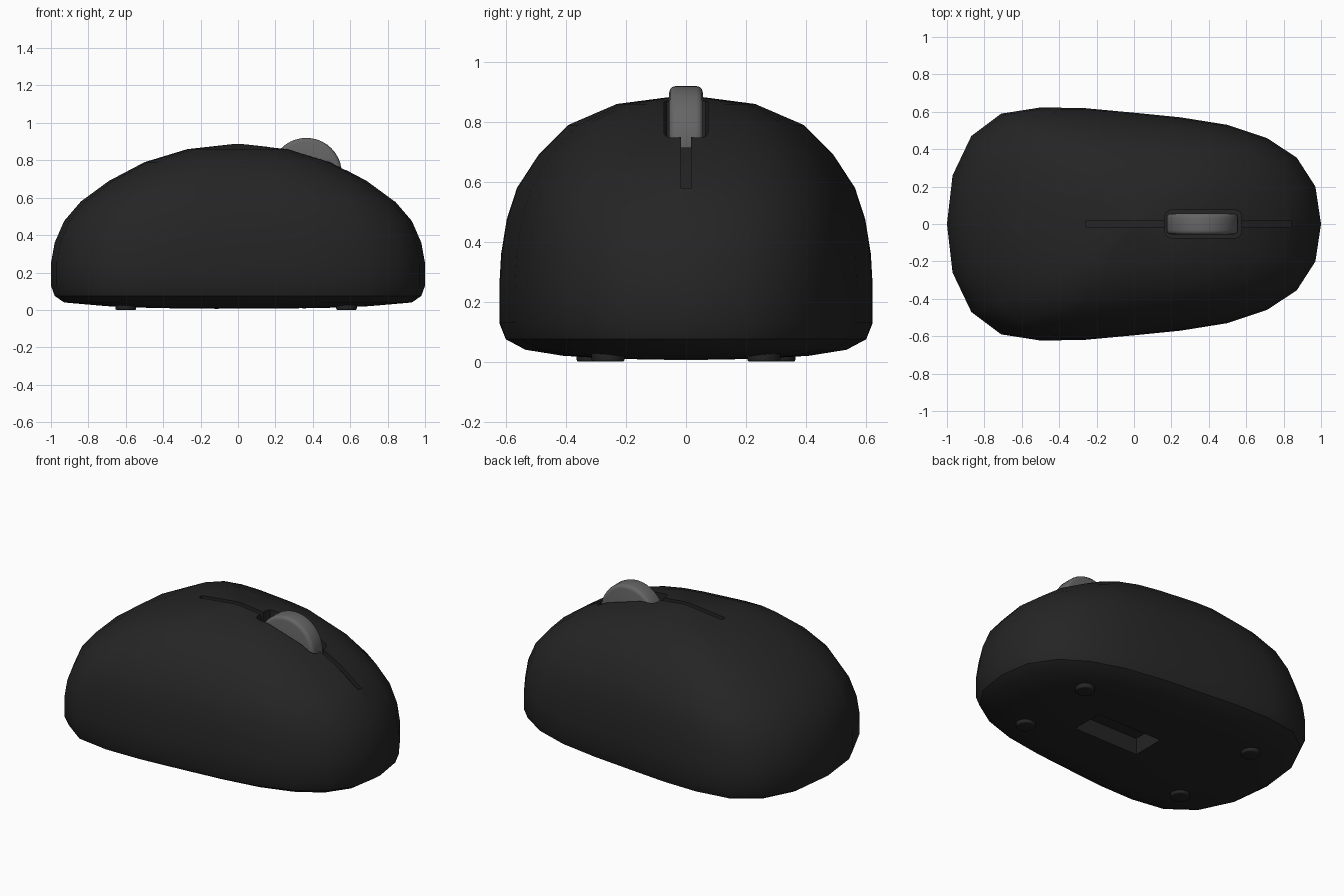
import bpy, bmesh, math
from mathutils import Matrix

if "Cube" in bpy.data.objects:
    bpy.data.objects.remove(bpy.data.objects["Cube"])


def material(name, grey):
    m = bpy.data.materials.new(name)
    m.use_nodes = True
    m.diffuse_color = (grey, grey, grey, 1)
    bsdf = m.node_tree.nodes["Principled BSDF"]
    bsdf.inputs["Base Color"].default_value = (grey, grey, grey, 1)
    bsdf.inputs["Roughness"].default_value = 0.6
    return m


black = material("black plastic", 0.018)
rubber = material("grey rubber", 0.13)


def finish(name, bm, mat):
    bmesh.ops.recalc_face_normals(bm, faces=bm.faces)
    me = bpy.data.meshes.new(name)
    bm.to_mesh(me)
    bm.free()
    me.materials.append(mat)
    ob = bpy.data.objects.new(name, me)
    bpy.context.collection.objects.link(ob)
    return ob


def activate(ob):
    bpy.ops.object.select_all(action='DESELECT')
    ob.select_set(True)
    bpy.context.view_layer.objects.active = ob


def smooth(ob, degrees):
    activate(ob)
    bpy.ops.object.shade_smooth_by_angle(angle=math.radians(degrees))


def prism(name, outline, half, axis):
    """Extrude an outline symmetrically along y (xz outline) or z (xy outline)."""
    bm = bmesh.new()
    place = (lambda a, b, d: (a, d, b)) if axis == 'y' else (lambda a, b, d: (a, b, d))
    lo, hi = half
    low = [bm.verts.new(place(a, b, lo)) for a, b in outline]
    high = [bm.verts.new(place(a, b, hi)) for a, b in outline]
    bm.faces.new(low)
    bm.faces.new(high[::-1])
    n = len(outline)
    for i in range(n):
        j = (i + 1) % n
        bm.faces.new((low[i], low[j], high[j], high[i]))
    return finish(name, bm, black)


def cylinder(name, radius, depth, matrix, mat, sides, bevel):
    bm = bmesh.new()
    bmesh.ops.create_cone(bm, cap_ends=True, segments=sides, radius1=radius,
                          radius2=radius, depth=depth, matrix=matrix)
    rim = [e for e in bm.edges if e.calc_face_angle(0) > 1]
    bmesh.ops.bevel(bm, geom=rim, offset=bevel, segments=3, profile=0.5,
                    affect='EDGES')
    ob = finish(name, bm, mat)
    smooth(ob, 40)
    return ob


# Body shell: a plan outline stacked in rings (height, length scale, width scale)
half_plan = [(1, 0), (.97, .2), (.87, .355), (.71, .46), (.5, .53), (.25, .57),
             (0, .595), (-.27, .62), (-.5, .623), (-.71, .59), (-.87, .47),
             (-.97, .26), (-1, 0)]
plan = half_plan + [(x, -y) for x, y in half_plan[-2:0:-1]]
rings = [(.01, .45, .4), (.02, .7, .66), (.04, .93, .86), (.075, .98, .965),
         (.13, 1, 1), (.25, 1, 1), (.36, .98, .99), (.475, .93, .96),
         (.58, .84, .905), (.69, .69, .79), (.79, .5, .63), (.86, .27, .37)]
bm = bmesh.new()
loops = [[bm.verts.new((x * sx, y * sy, z)) for x, y in plan] for z, sx, sy in rings]
n = len(plan)
for a, b in zip(loops, loops[1:]):
    for i in range(n):
        j = (i + 1) % n
        bm.faces.new((a[i], a[j], b[j], b[i]))
for loop, z in ((loops[0], .005), (loops[-1], .89)):
    pole = bm.verts.new((0, 0, z))
    for i in range(n):
        bm.faces.new((loop[i], loop[(i + 1) % n], pole))
body = finish("mouse_body", bm, black)

# Cutters: thin button groove, wheel slot, underside recess
ridge = [(-.26, .86), (0, .89), (.27, .86), (.5, .79), (.69, .69), (.84, .585)]
groove = prism("groove_cutter", [(x, z - .035) for x, z in ridge] + [(.84, 1), (-.26, 1)],
               (-.016, .016), 'y')


def chamfered(cx, hx, hy, c):
    corner = [(hx, hy - c), (hx - c * .3, hy - c * .3), (hx - c, hy)]
    quarter = corner + [(-x, y) for x, y in corner[::-1]]
    return [(cx + x, y) for x, y in quarter + [(-x, -y) for x, y in quarter]]


slot = prism("wheel_slot_cutter", chamfered(.37, .205, .074, .03), (.5, 1.1), 'z')
recess = prism("recess_cutter", [(-.105, -.105), (.345, -.105), (.345, .105), (-.105, .105)],
               (-.1, .11), 'z')
for cutter in (groove, slot, recess):
    activate(body)
    mod = body.modifiers.new("cut", 'BOOLEAN')
    mod.object = cutter
    mod.operation = 'DIFFERENCE'
    mod.solver = 'EXACT'
    bpy.ops.object.modifier_apply(modifier=mod.name)
    bpy.data.objects.remove(cutter)
smooth(body, 34)

# Scroll wheel lying across y
cylinder("scroll_wheel", .19, .112,
         Matrix.Translation((.365, 0, .73)) @ Matrix.Rotation(math.pi / 2, 4, 'X'),
         rubber, 40, .022)

# Four glide feet
for end, x, y in (("front", .58, .26), ("rear", -.6, .31)):
    for side, s in (("left", 1), ("right", -1)):
        cylinder(f"{end}_{side}_foot", .055, .06, Matrix.Translation((x, y * s, .03)),
                 black, 20, .008)
